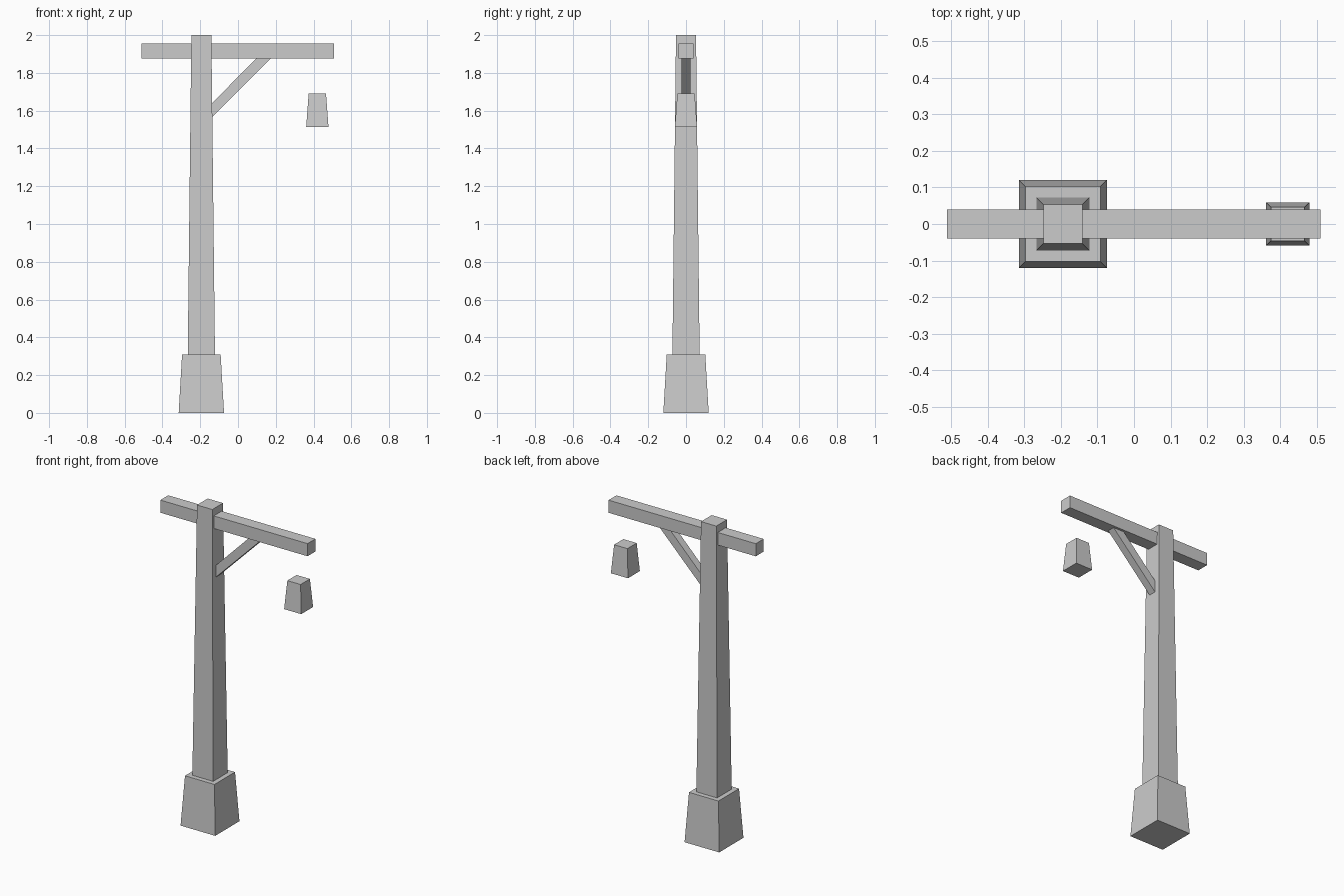
import bpy, bmesh

if "Cube" in bpy.data.objects:
    bpy.data.objects.remove(bpy.data.objects["Cube"])


def add_object(name, rings):
    """Closed solid joining two matching four-point rings."""
    bm = bmesh.new()
    a, b = [[bm.verts.new(p) for p in ring] for ring in rings]
    bm.faces.new(a)
    bm.faces.new(b)
    for i in range(4):
        j = (i + 1) % 4
        bm.faces.new((a[i], a[j], b[j], b[i]))
    bmesh.ops.recalc_face_normals(bm, faces=bm.faces)
    mesh = bpy.data.meshes.new(name)
    bm.to_mesh(mesh)
    bm.free()
    obj = bpy.data.objects.new(name, mesh)
    bpy.context.collection.objects.link(obj)
    return obj


def tapered_block(name, x, z0, z1, r0, r1):
    """Square block whose half width goes from r0 at z0 to r1 at z1."""
    corners = ((-1, -1), (1, -1), (1, 1), (-1, 1))
    return add_object(name, [[(x + sx * r, sy * r, z) for sx, sy in corners]
                             for z, r in ((z0, r0), (z1, r1))])


def side_profile(name, profile, half_depth):
    """Four-sided xz profile extruded evenly across y."""
    return add_object(name, [[(x, y, z) for x, z in profile]
                             for y in (-half_depth, half_depth)])


POST_X = -0.194

# Footing, post and hanging lantern
tapered_block("footing", POST_X, 0.0, 0.31, 0.12, 0.102)
tapered_block("post", POST_X, 0.31, 2.0, 0.072, 0.053)
tapered_block("lantern", 0.42, 1.513, 1.69, 0.059, 0.046)

# Horizontal beam through the post
side_profile("crossbeam", [(-0.511, 1.876), (0.509, 1.876),
                           (0.509, 1.955), (-0.511, 1.955)], 0.039)

# Diagonal brace between post and beam
side_profile("brace", [(-0.145, 1.558), (0.174, 1.878),
                       (0.098, 1.878), (-0.145, 1.632)], 0.024)
